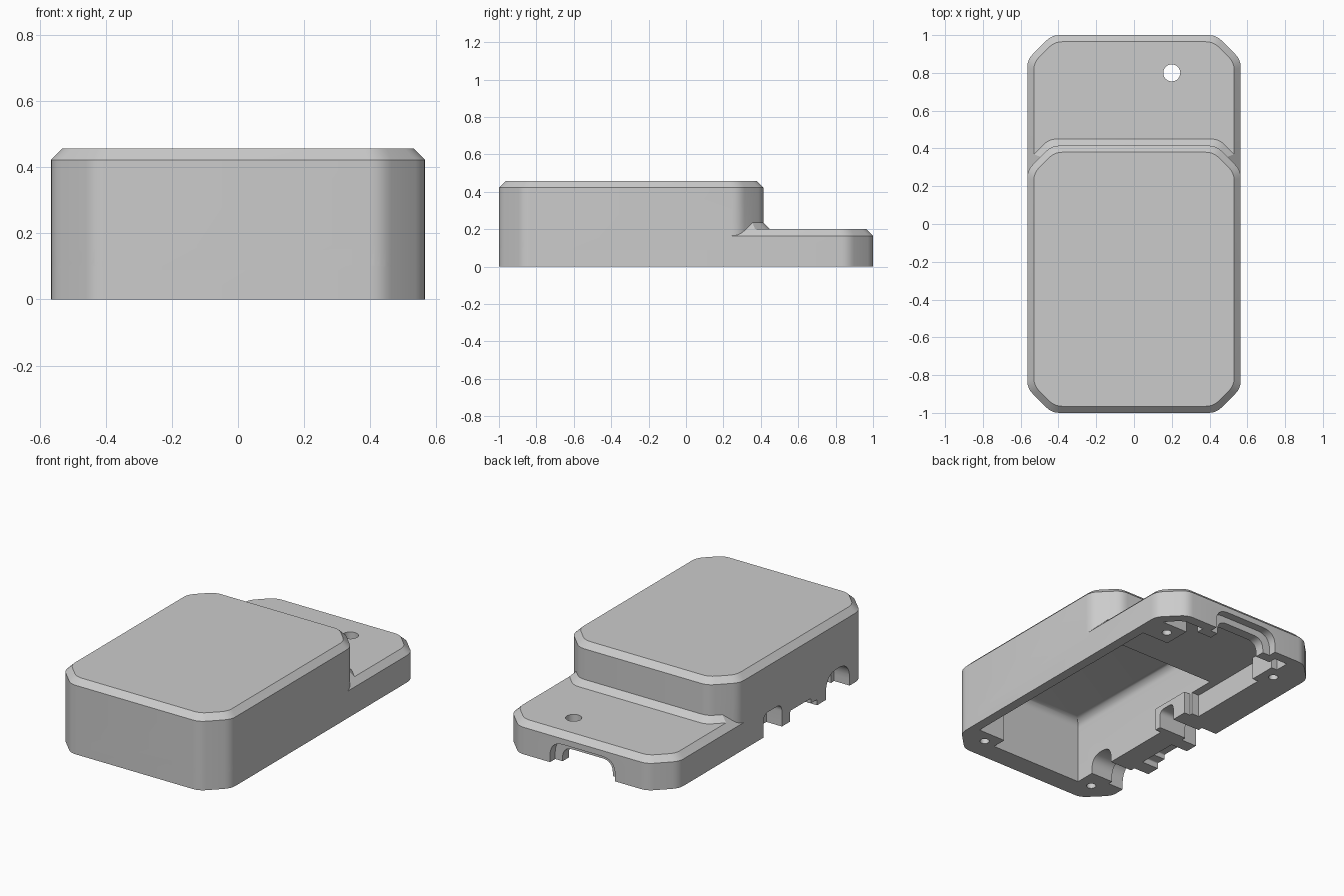
import bpy
import bmesh
import math
from mathutils import Vector

cube = bpy.data.objects.get("Cube")
if cube:
    bpy.data.objects.remove(cube, do_unlink=True)

HALF_W, CUT, WALL = 0.565, 0.13, 0.06
BACK, STEP = 1.0, 0.415

grey = bpy.data.materials.new("plain_grey")
grey.use_nodes = True
grey.diffuse_color = (0.6, 0.6, 0.6, 1)
grey.node_tree.nodes["Principled BSDF"].inputs["Base Color"].default_value = (0.6, 0.6, 0.6, 1)


def finish(name, bm):
    bmesh.ops.recalc_face_normals(bm, faces=bm.faces)
    mesh = bpy.data.meshes.new(name)
    bm.to_mesh(mesh)
    bm.free()
    mesh.materials.append(grey)
    obj = bpy.data.objects.new(name, mesh)
    bpy.context.collection.objects.link(obj)
    return obj


def soften(corners, reach, steps=4):
    """Round every corner of a polygon with a short curve."""
    out = []
    for i, p in enumerate(corners):
        a = p + (corners[i - 1] - p).normalized() * reach
        b = p + (corners[(i + 1) % len(corners)] - p).normalized() * reach
        for k in range(steps + 1):
            t = k / steps
            out.append(a * (1 - t) ** 2 + p * 2 * t * (1 - t) + b * t * t)
    return out


def outline(back, inset):
    """Rectangle with cut, softened corners, moved inwards by inset."""
    w, y0, y1 = HALF_W - inset, -1 + inset, back - inset
    c = CUT - inset * (2 - math.sqrt(2))
    pts = [(w - c, y0), (w, y0 + c), (w, y1 - c), (w - c, y1),
           (c - w, y1), (-w, y1 - c), (-w, y0 + c), (c - w, y0)]
    return soften([Vector(p) for p in pts], 0.04)


def loft(name, back, levels):
    """Solid through outlines given as (inset, height)."""
    bm = bmesh.new()
    rings = [[bm.verts.new((p.x, p.y, z)) for p in outline(back, d)] for d, z in levels]
    for low, high in zip(rings, rings[1:]):
        for i in range(len(low)):
            bm.faces.new((low[i - 1], low[i], high[i], high[i - 1]))
    bm.faces.new(rings[0])
    bm.faces.new(rings[-1])
    return finish(name, bm)


def box(name, x0, x1, y0, y1, z0, z1, top_round=0):
    bm = bmesh.new()
    bmesh.ops.create_cube(bm, size=1)
    for v in bm.verts:
        v.co = ((x0 + x1) / 2 + v.co.x * (x1 - x0), (y0 + y1) / 2 + v.co.y * (y1 - y0),
                (z0 + z1) / 2 + v.co.z * (z1 - z0))
    if top_round:
        edges = [e for e in bm.edges if all(v.co.z > z1 - 0.001 for v in e.verts)]
        bmesh.ops.bevel(bm, geom=edges, offset=top_round, segments=5, profile=0.5, affect="EDGES")
    return finish(name, bm)


def cylinder(name, x, y, radius, z0, z1):
    bm = bmesh.new()
    bmesh.ops.create_cone(bm, cap_ends=True, segments=32, radius1=radius, radius2=radius, depth=z1 - z0)
    bmesh.ops.translate(bm, verts=bm.verts, vec=(x, y, (z0 + z1) / 2))
    return finish(name, bm)


def slot(name, axis, centre, half, top, start, end, reach):
    """Opening with softened upper corners that runs along x or y."""
    pts = soften([Vector(p) for p in ((centre - half, -top - 0.1), (centre + half, -top - 0.1),
                                      (centre + half, top), (centre - half, top))], reach, 8)
    bm = bmesh.new()
    place = (lambda u, v: (v, u.x, u.y)) if axis == "x" else (lambda u, v: (u.x, v, u.y))
    a = [bm.verts.new(place(p, start)) for p in pts]
    b = [bm.verts.new(place(p, end)) for p in pts]
    for i in range(len(a)):
        bm.faces.new((a[i - 1], a[i], b[i], b[i - 1]))
    bm.faces.new(a)
    bm.faces.new(b)
    return finish(name, bm)


def combine(target, tool, operation):
    mod = target.modifiers.new(tool.name, "BOOLEAN")
    mod.operation, mod.solver, mod.object = operation, "EXACT", tool
    bpy.ops.object.select_all(action="DESELECT")
    bpy.context.view_layer.objects.active = target
    target.select_set(True)
    bpy.ops.object.modifier_apply(modifier=mod.name)
    bpy.data.objects.remove(tool, do_unlink=True)


# Low deck, tall body and the sloped collar between them
case = loft("enclosure_shell", BACK, [(0, 0), (0, 0.165), (0.035, 0.2)])
collar = loft("collar", STEP, [(-0.135, 0.1), (0, 0.235)])
combine(collar, loft("collar_limit", BACK, [(0, 0.05), (0, 0.165), (0.08, 0.245)]), "INTERSECT")
combine(case, collar, "UNION")
combine(case, loft("tall_body", STEP, [(0, 0), (0, 0.422), (0.035, 0.457)]), "UNION")

# Hollow inside: a deep bay with a rounded roof and a shallow bay under the deck
deep_bay = box("deep_bay", -0.31, 0.505, -0.87, 0.31, -0.1, 0.4, 0.05)
combine(deep_bay, loft("deep_limit", STEP, [(WALL, -0.2), (WALL, 0.42)]), "INTERSECT")
combine(case, deep_bay, "DIFFERENCE")
deck_bay = box("deck_bay", -0.36, 0.503, 0.15, 0.938, -0.1, 0.14)
combine(deck_bay, loft("deck_limit", BACK, [(WALL, -0.2), (WALL, 0.2)]), "INTERSECT")
combine(case, deck_bay, "DIFFERENCE")

# Solid corners with screw holes
for side in (-1, 1):
    x0, x1 = sorted((side * 0.32, side * 0.52))
    for y, y0, y1 in ((-0.86, -0.9, -0.78), (0.77, 0.68, 0.85)):
        combine(case, box("corner_block", x0, x1, y0, y1, 0, 0.16), "UNION")
        combine(case, cylinder("screw_hole", side * 0.4, y, 0.027, -0.1, 0.1), "DIFFERENCE")

# Thickened walls round the openings
combine(case, box("back_pad", -0.27, 0.27, 0.89, 0.96, 0, 0.16), "UNION")
combine(case, box("side_pad", -0.38, -0.27, -0.13, 0.13, 0, 0.14), "UNION")

# Stepped cable opening at the back
combine(case, slot("back_slot", "y", 0, 0.22, 0.13, 0.95, 1.1, 0.09), "DIFFERENCE")
combine(case, slot("back_slot_inner", "y", 0, 0.17, 0.09, 0.8, 0.97, 0.07), "DIFFERENCE")

# Openings along the right side
for name, centre, half, top, end, reach in (("plug_slot", -0.03, 0.09, 0.14, -0.46, 0.05),
                                            ("plug_slot_inner", -0.03, 0.06, 0.11, -0.2, 0.04),
                                            ("round_slot", -0.66, 0.115, 0.15, -0.46, 0.11),
                                            ("round_slot_inner", -0.66, 0.085, 0.11, -0.2, 0.08),
                                            ("switch_slot", -0.3, 0.1, 0.065, -0.45, 0.01),
                                            ("small_slot", -0.42, 0.04, 0.035, -0.45, 0.01)):
    combine(case, slot(name, "x", centre, half, top, -0.7, end, reach), "DIFFERENCE")

# Hole through the deck
combine(case, cylinder("deck_hole", 0.2, 0.8, 0.045, 0.05, 0.3), "DIFFERENCE")

bpy.ops.object.select_all(action="DESELECT")
case.select_set(True)
bpy.context.view_layer.objects.active = case
bpy.ops.object.shade_smooth_by_angle(angle=math.radians(28))
